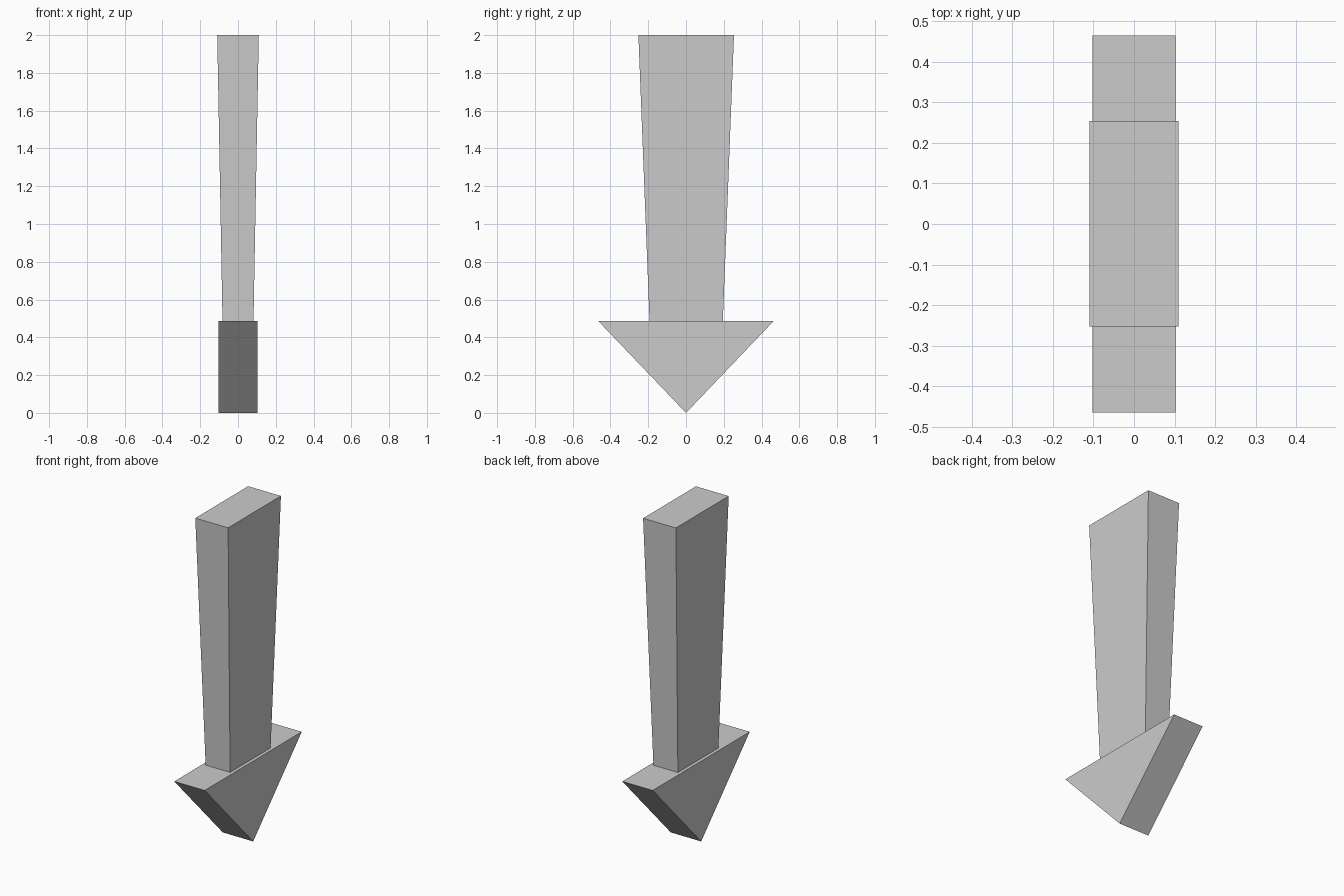
import bpy
import bmesh

cube = bpy.data.objects.get("Cube")
if cube:
    bpy.data.objects.remove(cube, do_unlink=True)

grey = bpy.data.materials.new("light grey")
grey.use_nodes = True
colour = (0.6, 0.6, 0.6, 1)
grey.diffuse_color = colour
grey.node_tree.nodes["Principled BSDF"].inputs["Base Color"].default_value = colour

NECK = 0.487  # height where the shaft meets the head


def tapered_block(name, lower, upper):
    """Block between two rectangles, each (half x, half y, centre y, z)."""
    bm = bmesh.new()
    bmesh.ops.create_cube(bm, size=2)
    for v in bm.verts:
        hx, hy, cy, z = upper if v.co.z > 0 else lower
        v.co = (v.co.x * hx, v.co.y * hy + cy, z)
    # A zero-width end collapses to a sharp edge
    bmesh.ops.remove_doubles(bm, verts=bm.verts, dist=1e-5)
    bmesh.ops.recalc_face_normals(bm, faces=bm.faces)
    mesh = bpy.data.meshes.new(name)
    bm.to_mesh(mesh)
    bm.free()
    mesh.materials.append(grey)
    obj = bpy.data.objects.new(name, mesh)
    bpy.context.collection.objects.link(obj)
    return obj


# Shaft widening towards the top
tapered_block("arrow_shaft", (0.082, 0.194, 0.001, NECK), (0.11, 0.253, 0.001, 2.0))

# Triangular head pointing down
tapered_block("arrow_head", (0.102, 0.0, 0.0, 0.0), (0.102, 0.465, 0.0, NECK))
